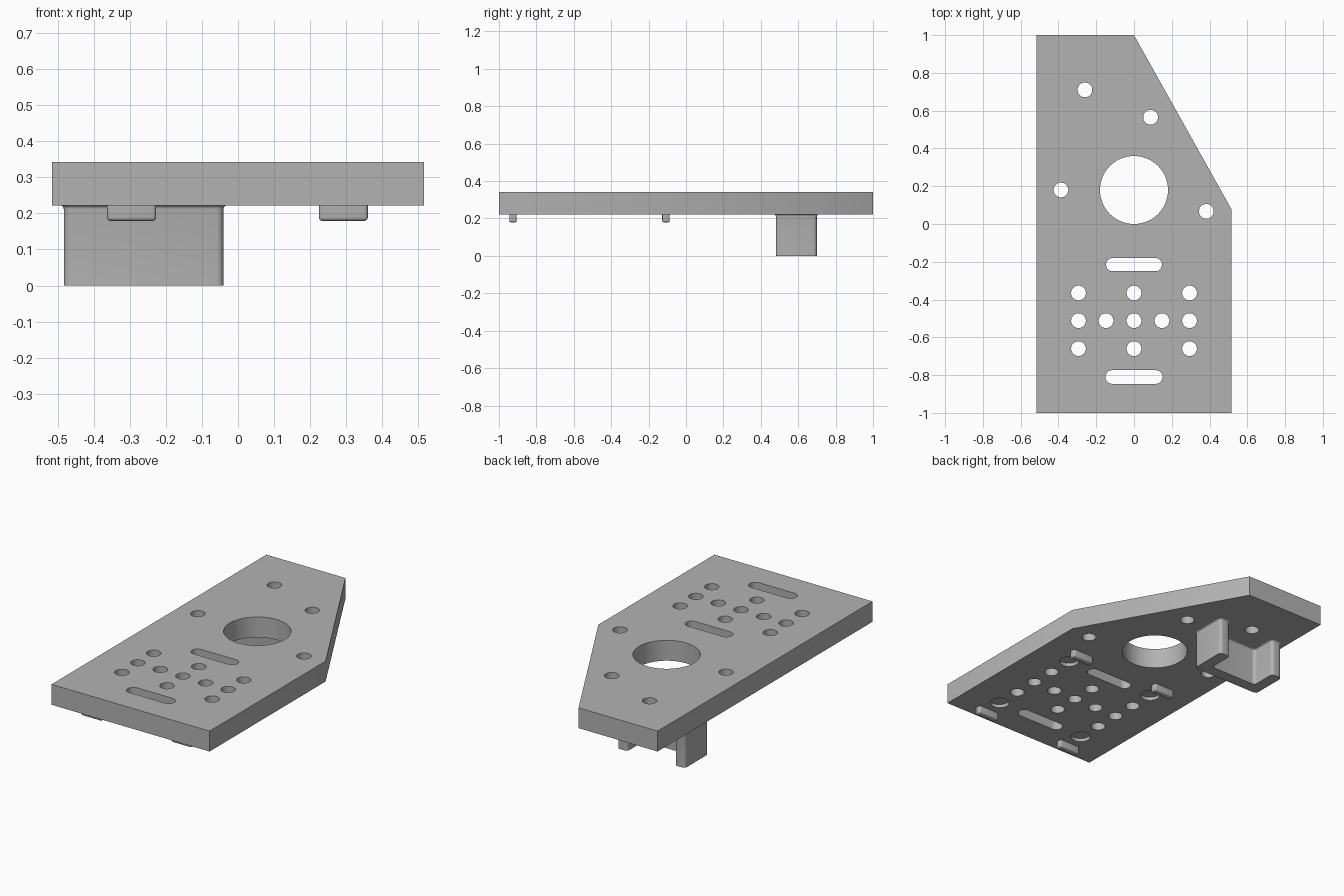
import bpy
import bmesh
from math import pi, cos, sin
from mathutils import Vector

if "Cube" in bpy.data.objects:
    bpy.data.objects.remove(bpy.data.objects["Cube"])

BOTTOM, TOP = 0.222, 0.342

grey = bpy.data.materials.new("plain grey")
grey.use_nodes = True
colour = (0.45, 0.45, 0.45, 1)
grey.diffuse_color = colour
grey.node_tree.nodes["Principled BSDF"].inputs["Base Color"].default_value = colour


def add_prism(bm, rings):
    """Closed solid through a stack of matching (outline, height) rings."""
    layers = [[bm.verts.new((p[0], p[1], z)) for p in outline] for outline, z in rings]
    n = len(layers[0])
    bm.faces.new(layers[0][::-1])
    bm.faces.new(layers[-1])
    for low, high in zip(layers, layers[1:]):
        for i in range(n):
            j = (i + 1) % n
            bm.faces.new((low[i], low[j], high[j], high[i]))


def make_object(name, bm):
    bmesh.ops.recalc_face_normals(bm, faces=bm.faces)
    mesh = bpy.data.meshes.new(name)
    bm.to_mesh(mesh)
    bm.free()
    mesh.materials.append(grey)
    obj = bpy.data.objects.new(name, mesh)
    bpy.context.collection.objects.link(obj)
    return obj


def select(obj):
    bpy.ops.object.select_all(action='DESELECT')
    obj.select_set(True)
    bpy.context.view_layer.objects.active = obj


def smooth(obj):
    select(obj)
    bpy.ops.object.shade_smooth_by_angle(angle=pi / 6)


def slot(x, y, r, half=0, steps=24):
    """Circle outline, or a slot when half is the straight half length."""
    points = []
    for side in (1, -1):
        for i in range(steps + 1 if half else steps):
            a = pi * i / steps - side * pi / 2
            points.append((x + side * half + r * cos(a), y + r * sin(a)))
    return points


def rounded(corners, radius, grow=0, steps=6):
    """Square-cornered anticlockwise outline, grown outward, with round corners."""
    points = []
    n = len(corners)
    for i in range(n):
        here = Vector(corners[i])
        d_in = (here - Vector(corners[i - 1])).normalized()
        d_out = (Vector(corners[(i + 1) % n]) - here).normalized()
        convex = d_in.cross(d_out) > 0
        here += grow * (Vector((d_in.y, -d_in.x)) + Vector((d_out.y, -d_out.x)))
        r = radius + (grow if convex else -grow)
        centre = here + r * (d_out - d_in)
        for k in range(steps + 1):
            a = pi / 2 * k / steps
            points.append(centre - r * (d_out * cos(a) - d_in * sin(a)))
    return points


# Mounting plate with one slanted corner
bm = bmesh.new()
outline = [(-0.515, -1), (0.515, -1), (0.515, 0.08), (0, 1), (-0.515, 1)]
add_prism(bm, [(outline, BOTTOM), (outline, TOP)])
plate = make_object("plate", bm)

# Through holes, slots and shallow round recesses underneath
through = [slot(0, 0.18, 0.18, steps=40),
           slot(0, -0.215, 0.035, 0.113), slot(0, -0.81, 0.036, 0.115)]
for x, y in [(-0.26, 0.71), (0.088, 0.565), (-0.387, 0.18), (0.383, 0.067),
             (-0.148, -0.512), (0.148, -0.512)]:
    through.append(slot(x, y, 0.039))
for x in (-0.294, 0, 0.294):
    for y in (-0.365, -0.512, -0.66):
        through.append(slot(x, y, 0.039))
bm = bmesh.new()
for hole in through:
    add_prism(bm, [(hole, BOTTOM - 0.05), (hole, TOP + 0.05)])
for x in (-0.294, 0.294):
    for y in (-0.212, -0.812):
        recess = slot(x, y, 0.053)
        add_prism(bm, [(recess, BOTTOM - 0.05), (recess, BOTTOM + 0.02)])
cutter = make_object("hole_cutter", bm)
cutter.hide_render = True
cut = plate.modifiers.new("holes", 'BOOLEAN')
cut.operation = 'DIFFERENCE'
cut.solver = 'EXACT'
cut.object = cutter
select(plate)
bpy.ops.object.modifier_apply(modifier=cut.name)
bpy.data.objects.remove(cutter)
smooth(plate)

# U-shaped bracket, open to the back, flaring where it meets the plate
x0, x1, y0, y1, wall = -0.483, -0.04, 0.48, 0.70, 0.068
u_shape = [(x0, y0), (x1, y0), (x1, y1), (x1 - wall, y1), (x1 - wall, y0 + wall),
           (x0 + wall, y0 + wall), (x0 + wall, y1), (x0, y1)]
bm = bmesh.new()
rings = [(rounded(u_shape, 0.02), 0)]
for k in range(5):
    a = pi / 2 * k / 4
    rings.append((rounded(u_shape, 0.02, 0.01 * (1 - cos(a))), BOTTOM - 0.01 + 0.01 * sin(a)))
add_prism(bm, rings)
smooth(make_object("bracket", bm))

# Four small locating tabs under the front half
for side, x in (("right", -0.295), ("left", 0.292)):
    for end, y in (("front", -0.925), ("rear", -0.107)):
        bm = bmesh.new()
        bmesh.ops.create_cube(bm, size=1)
        bmesh.ops.scale(bm, vec=(0.136, 0.04, 0.043), verts=bm.verts)
        bmesh.ops.translate(bm, vec=(x, y, 0.2005), verts=bm.verts)
        edges = [e for e in bm.edges if min(v.co.z for v in e.verts) < 0.2]
        bmesh.ops.bevel(bm, geom=edges, offset=0.01, segments=4,
                        profile=0.5, affect='EDGES')
        smooth(make_object(f"{side}_{end}_tab", bm))
